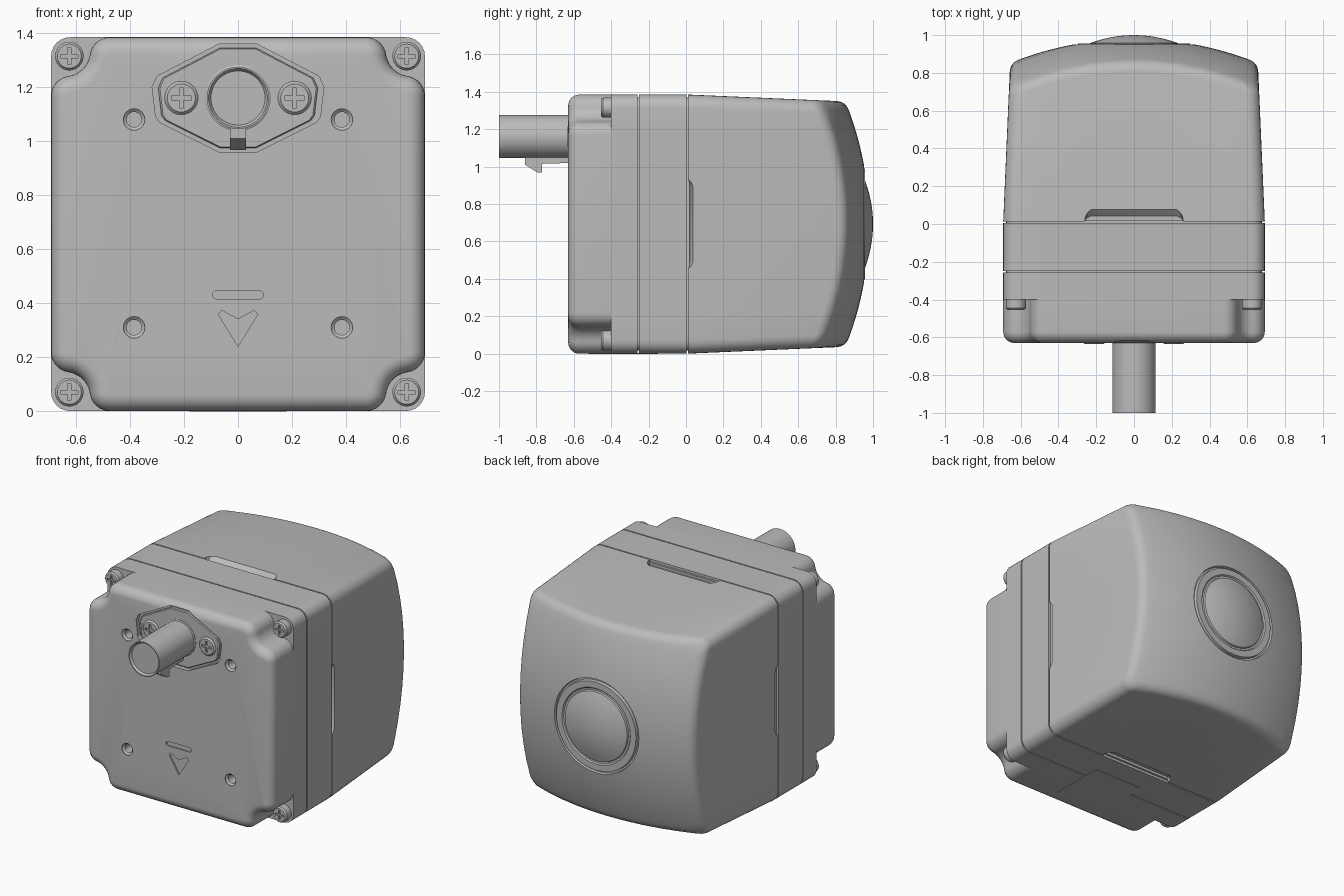
import bpy, bmesh
from math import sin, cos, pi, sqrt, atan2, hypot, radians
from mathutils import Matrix, Vector

cube = bpy.data.objects.get("Cube")
if cube:
    bpy.data.objects.remove(cube, do_unlink=True)

H = 0.6925          # half width of the housing, also its centre height
PIPE_Z = 1.16

grey = bpy.data.materials.new("housing_grey")
grey.use_nodes = True
grey.diffuse_color = (0.5, 0.5, 0.5, 1)
grey.node_tree.nodes["Principled BSDF"].inputs["Base Color"].default_value = (0.5, 0.5, 0.5, 1)


def loft(bm, rings):
    """Closed skin through equal rings of points, capped at both ends."""
    loops = [[bm.verts.new(p) for p in ring] for ring in rings]
    n = len(loops[0])
    for a, b in zip(loops, loops[1:]):
        for i in range(n):
            j = (i + 1) % n
            bm.faces.new((a[i], a[j], b[j], b[i]))
    bm.faces.new(loops[0])
    bm.faces.new(loops[-1][::-1])


def make(name, *ring_sets, cutter=None, angle=30):
    """Turn lofts into an object, optionally carved by a cutter."""
    bm = bmesh.new()
    for rings in ring_sets:
        loft(bm, rings)
    bmesh.ops.recalc_face_normals(bm, faces=bm.faces)
    mesh = bpy.data.meshes.new(name)
    bm.to_mesh(mesh)
    bm.free()
    mesh.materials.append(grey)
    ob = bpy.data.objects.new(name, mesh)
    bpy.context.collection.objects.link(ob)
    bpy.ops.object.select_all(action='DESELECT')
    ob.select_set(True)
    bpy.context.view_layer.objects.active = ob
    if cutter:
        mod = ob.modifiers.new("cut", 'BOOLEAN')
        mod.object = cutter
        mod.solver = 'EXACT'
        bpy.ops.object.modifier_apply(modifier="cut")
        bpy.data.objects.remove(cutter, do_unlink=True)
    bpy.ops.object.shade_smooth_by_angle(angle=radians(angle))
    return ob


def at(pts, y, z=H, x=0, s=1):
    return [(x + s * px, y, z + s * pz) for px, pz in pts]


def prism(pts, y0, y1, **kw):
    return [at(pts, y0, **kw), at(pts, y1, **kw)]


def circle(r, n=40):
    return [(r * cos(2 * pi * i / n), r * sin(2 * pi * i / n)) for i in range(n)]


def lathe(profile, x, z, n=40):
    return [at(circle(r, n), y, z, x) for r, y in profile]


def arc(cx, cz, r, a0, a1, n):
    return [(cx + r * cos(a0 + (a1 - a0) * i / n), cz + r * sin(a0 + (a1 - a0) * i / n))
            for i in range(n + 1)]


def four_corners(corner):
    pts = []
    for k in range(4):
        c, s = round(cos(k * pi / 2)), round(sin(k * pi / 2))
        pts += [(x * c - z * s, x * s + z * c) for x, z in corner]
    return pts


def rounded_square(h, r, side=10):
    edge = [(h, (r - h) + 2 * (h - r) * i / side) for i in range(1, side)]
    return four_corners(edge + arc(h - r, h - r, r, 0, pi / 2, 6))


def notched_square(d):
    """Square with scooped corners, shrunk by d."""
    near, far, hole, fillet, scoop = 0.075, 0.218, 0.05, 0.075, 0.095
    a = atan2(far - hole, near - hole)
    corner = arc(H - near, H - far, fillet - d, 0, a, 8)
    corner += arc(H - hole, H - hole, scoop + d, pi + a, 1.5 * pi - a, 10)[1:-1]
    corner += arc(H - far, H - near, fillet - d, pi / 2 - a, pi / 2, 8)
    return four_corners(corner)


# Rear half of the housing: plain shells with dark seams between them
square = rounded_square(H, 0.07)
make("seam_core", prism(rounded_square(H - 0.016, 0.06), -0.3, 0.018))
make("middle_shell", prism(square, -0.25, 0.004))
make("front_shell_rim", prism(square, -0.4, -0.258))

# Tapered cover with a domed back, ring groove and lens
SPHERE = 1.75


def dome_y(x, z):
    return 0.98 - SPHERE + sqrt(SPHERE ** 2 - x * x - z * z)


def wall(p, y):
    k = 1 - 0.062 * y
    return p[0] * k, p[1] * k


rings = [at(square, 0.012)]
tops = [wall(p, 0.85) for p in square]
inner = [(x * 0.93, z * 0.93) for x, z in tops]
for t in [i / 6 for i in range(7)]:
    ring = []
    for p, w, q in zip(square, tops, inner):
        yc = dome_y(*w)
        ya = yc - 0.05
        a = wall(p, ya)
        f = ((1 - t) ** 2, 2 * t * (1 - t), t * t)
        x, z, y = (f[0] * u + f[1] * v + f[2] * w2 for u, v, w2 in
                   zip((*a, ya), (*w, yc), (*q, dome_y(*q))))
        ring.append((x, y, H + z))
    rings.append(ring)
unit = [(x / hypot(x, z), z / hypot(x, z)) for x, z in square]
for i in range(1, 11):
    t = i / 10
    pts = [(p[0] + (u[0] * 0.315 - p[0]) * t, p[1] + (u[1] * 0.315 - p[1]) * t)
           for p, u in zip(inner, unit)]
    rings.append([(x, dome_y(x, z), H + z) for x, z in pts])
for r, y in ((0.311, 0.935), (0.3, 0.935), (0.297, 0.956), (0.255, 0.956), (0.248, 0.948), (0.236, 0.948)):
    rings.append(at(unit, y, s=r))
for i in range(9):
    r = 0.232 * (1 - i / 8.5)
    rings.append(at(unit, 1.0 - 0.042 * (r / 0.232) ** 2, s=r))

# Pry slots on all four sides of the cover
slots = []
for k in range(4):
    w, d = ((0.26, 0.078), (0.235, 0.038))[k % 2]
    turn = Matrix.Translation((0, 0, H)) @ Matrix.Rotation(k * pi / 2, 4, 'Y')
    slot = []
    for depth, h in ((d * 0.55, 0.66), (d, 0.69), (d, 0.75)):
        pts = [(-w, -0.02), (w, -0.02), (w, depth * 0.4), (w - 0.012, depth * 0.75), (w - 0.035, depth),
               (0.035 - w, depth), (0.012 - w, depth * 0.75), (-w, depth * 0.4)]
        slot.append([turn @ Vector((x, y, h)) for x, y in pts])
    slots.append(slot)
make("rear_cover", rings, cutter=make("slot_cutter", *slots))

# Front block with scooped corners, recess, mounting holes and engraved marks
EDGE = 0.06
front = [at(notched_square(0), -0.4)]
for i in range(8):
    t = i / 7 * pi / 2
    front.append(at(notched_square(EDGE * (1 - cos(t))), -0.63 + EDGE * (1 - sin(t))))
half = [(0.07, -0.2), (0.29, -0.09), (0.305, -0.07), (0.318, 0.04), (0.3, 0.08), (0.07, 0.2)]
flange = half + [(-x, z) for x, z in reversed(half)]
cuts = [prism(flange, -0.7, -0.6, z=PIPE_Z)]
for x in (-0.385, 0.385):
    for z in (0.31, 1.08):
        cuts.append(lathe(((0.04, -0.7), (0.04, -0.625), (0.028, -0.615), (0.028, -0.55)), x, z, 24))
bar = arc(0.08, 0, 0.015, -pi / 2, pi / 2, 6) + arc(-0.08, 0, 0.015, pi / 2, 1.5 * pi, 6)
arrow = [(0, -0.1), (0.073, 0.018), (0.06, 0.033), (0, 0), (-0.06, 0.033), (-0.073, 0.018)]
cuts += [prism(bar, -0.7, -0.62, z=0.43), prism(arrow, -0.7, -0.62, z=0.34)]
make("front_block", front, cutter=make("front_cutter", *cuts))

# Flange plate sitting in the recess
make("flange_plate", [at(flange, -0.58, PIPE_Z, s=0.93), at(flange, -0.617, PIPE_Z, s=0.93),
                      at(flange, -0.623, PIPE_Z, s=0.91)])


# Cross-head screws
def screw(name, x, z, r, y_top, y_base):
    a, b = 0.12 * r, 0.6 * r
    cross = four_corners([(b, -a), (b, a), (a, a)])
    cut = make("cross_cutter", prism(cross, y_top - 0.05, y_top + 0.014, x=x, z=z))
    make(name, lathe(((r, y_base), (r, y_top + 0.01), (r * 0.84, y_top)), x, z, 32), cutter=cut)


for sx, side in ((1, "left"), (-1, "right")):
    screw(f"flange_screw_{side}", sx * 0.21, PIPE_Z, 0.062, -0.634, -0.6)
    for z, level in ((0.07, "lower"), (2 * H - 0.07, "upper")):
        screw(f"corner_screw_{level}_{side}", sx * 0.625, z, 0.053, -0.455, -0.39)

# Pipe with a chamfered mouth and collar
make("pipe", lathe(((0.115, -0.56), (0.115, -1.0), (0.109, -1.0), (0.1, -0.985)), 0, PIPE_Z, 64))
make("pipe_collar", lathe(((0.122, -0.6), (0.122, -0.626), (0.116, -0.63)), 0, PIPE_Z, 64))

# Latch hook below the pipe
hook = [(-0.6, 1.06), (-0.6, 1.02), (-0.77, 1.015), (-0.77, 0.968), (-0.795, 0.968), (-0.86, 1.01), (-0.86, 1.06)]
make("latch_hook", [[(x, y, z) for y, z in hook] for x in (-0.03, 0.03)])

# Label plate underneath
label = [(-0.18, -0.52), (0.18, -0.52), (0.18, -0.15), (-0.18, -0.15)]
make("label_plate", [[(x, y, z) for x, y in label] for z in (-0.002, 0.004)])
